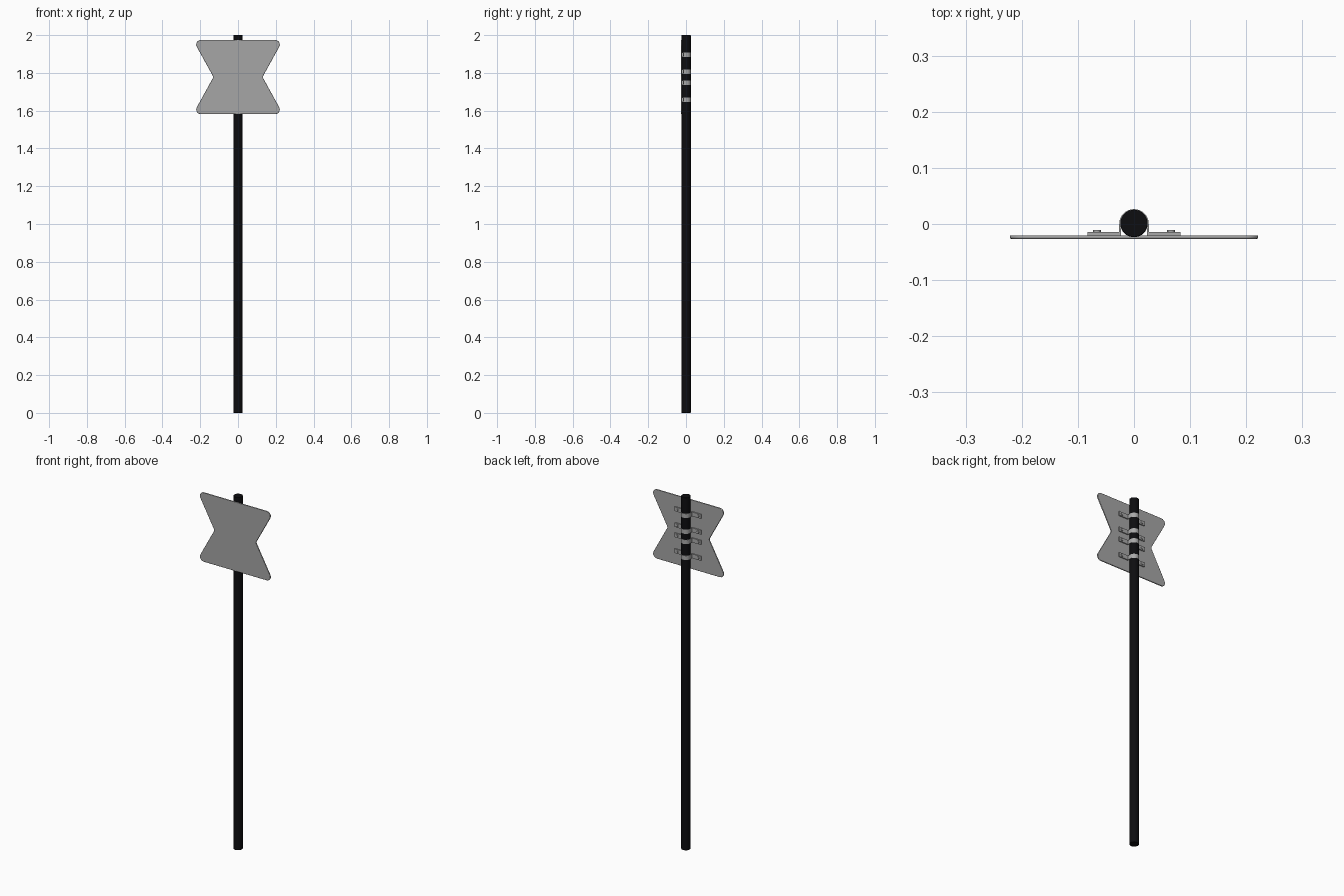
import bpy, bmesh, math
from mathutils import Vector

if "Cube" in bpy.data.objects:
    bpy.data.objects.remove(bpy.data.objects["Cube"])


def material(name, rgb):
    m = bpy.data.materials.new(name)
    m.diffuse_color = (*rgb, 1)
    m.use_nodes = True
    m.node_tree.nodes["Principled BSDF"].inputs["Base Color"].default_value = m.diffuse_color
    return m


BLACK = material("black pole", (0.004, 0.004, 0.005))
GREY = material("plate grey", (0.38, 0.38, 0.38))
STEEL = material("clamp steel", (0.40, 0.40, 0.40))


def finish(name, bm, mat, bevel=0.0, segs=2, angle=35):
    bmesh.ops.recalc_face_normals(bm, faces=bm.faces)
    me = bpy.data.meshes.new(name)
    bm.to_mesh(me)
    bm.free()
    ob = bpy.data.objects.new(name, me)
    bpy.context.collection.objects.link(ob)
    me.materials.append(mat)
    if bevel:
        b = ob.modifiers.new("bevel", 'BEVEL')
        b.width, b.segments, b.limit_method = bevel, segs, 'ANGLE'
        b.angle_limit = math.radians(50)
    bpy.ops.object.select_all(action='DESELECT')
    ob.select_set(True)
    bpy.context.view_layer.objects.active = ob
    bpy.ops.object.shade_smooth_by_angle(angle=math.radians(angle))
    return ob


def extrude(points, direction):
    """Close a 3D outline and extrude it to a solid."""
    bm = bmesh.new()
    face = bm.faces.new([bm.verts.new(p) for p in points])
    ext = bmesh.ops.extrude_face_region(bm, geom=[face], use_keep_orig=True)
    vs = [g for g in ext["geom"] if isinstance(g, bmesh.types.BMVert)]
    bmesh.ops.translate(bm, verts=vs, vec=direction)
    bmesh.ops.triangulate(bm, faces=[f for f in bm.faces if len(f.verts) > 4])
    return bm


def fillet(pts, radii, steps=6):
    """Round the corners of a 2D polygon."""
    out = []
    for i, (p, r) in enumerate(zip(pts, radii)):
        p = Vector(p)
        a = (Vector(pts[i - 1]) - p).normalized()
        b = (Vector(pts[(i + 1) % len(pts)]) - p).normalized()
        half = a.angle(b) / 2
        d = r / math.tan(half)
        c = p + (a + b).normalized() * (r / math.sin(half))
        s, e = p + a * d - c, p + b * d - c
        total = s.angle(e)
        for k in range(steps + 1):
            t = k / steps
            v = (s * math.sin((1 - t) * total) + e * math.sin(t * total)) / math.sin(total)
            out.append(c + v)
    return out


def cylinder(name, radius, z0, z1, y, mat, sides, bevel):
    pts = [(radius * math.cos(2 * math.pi * i / sides),
            y + radius * math.sin(2 * math.pi * i / sides), z0) for i in range(sides)]
    bm = extrude(pts, (0, 0, z1 - z0))
    bmesh.ops.dissolve_limit(bm, angle_limit=0.001, verts=bm.verts, edges=bm.edges)
    return finish(name, bm, mat, bevel)


# Pole
cylinder("pole", 0.0245, 0.0, 2.0, 0.001, BLACK, 32, 0.002)

# Bow-tie shaped sign plate with rounded corners
ZM, ZH = 1.778, 0.196
outline = [(-0.238, ZM + ZH), (0.238, ZM + ZH), (0.130, ZM),
           (0.238, ZM - ZH), (-0.238, ZM - ZH), (-0.130, ZM)]
rounded = fillet(outline, [0.024, 0.024, 0.015] * 2)
bm = extrude([(p.x, -0.0263, p.y) for p in rounded], (0, 0.006, 0))
bmesh.ops.dissolve_limit(bm, angle_limit=0.001, verts=bm.verts, edges=bm.edges)
finish("sign_plate", bm, GREY, 0.0018)

# Four clamps: strap over the pole, side tabs, two bolts each
H = 0.024
for n, z in enumerate((1.897, 1.807, 1.749, 1.659), 1):
    R, r, cy = 0.0263, 0.0235, 0.0002
    back, front = -0.0145, -0.0208
    arc = [math.pi * i / 20 for i in range(21)]
    prof = [(0.083, front), (0.083, back), (R, back)]
    prof += [(R * math.cos(a), cy + R * math.sin(a)) for a in arc]
    prof += [(-R, back), (-0.083, back), (-0.083, front), (-r, front)]
    prof += [(-r * math.cos(a), cy + r * math.sin(a)) for a in arc]
    prof += [(r, front)]
    bm = extrude([(x, y, z - H / 2) for x, y in prof], (0, 0, H))
    finish(f"clamp_{n}", bm, STEEL)
    for side, sx in (("left", -1), ("right", 1)):
        pts = [(sx * 0.066 + 0.0072 * math.cos(math.pi * i / 8), back - 0.001,
                z + 0.0072 * math.sin(math.pi * i / 8)) for i in range(16)]
        bm = extrude(pts, (0, 0.005, 0))
        bmesh.ops.dissolve_limit(bm, angle_limit=0.001, verts=bm.verts, edges=bm.edges)
        finish(f"bolt_{n}_{side}", bm, STEEL, 0.001)
